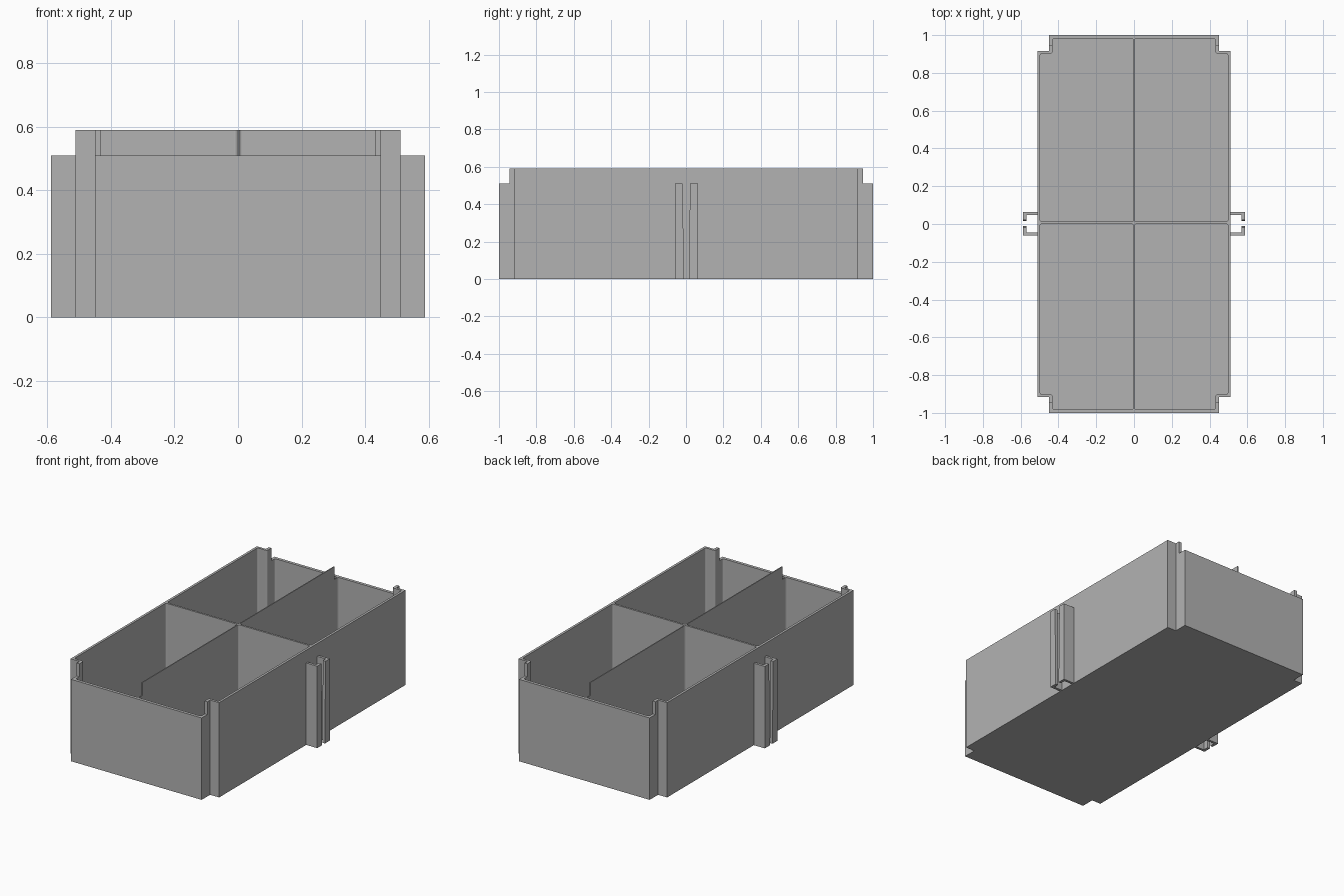
import bpy, bmesh
from mathutils import Vector

cube = bpy.data.objects.get("Cube")
if cube:
    bpy.data.objects.remove(cube, do_unlink=True)

grey = bpy.data.materials.new("mid grey")
grey.use_nodes = True
grey.diffuse_color = (0.45, 0.45, 0.45, 1)
grey.node_tree.nodes["Principled BSDF"].inputs["Base Color"].default_value = grey.diffuse_color


def prism(name, outline, z0, z1, round_radius=0):
    """Extrude an xy outline from z0 to z1, optionally rounding upright edges."""
    bm = bmesh.new()
    face = bm.faces.new([bm.verts.new((x, y, z0)) for x, y in outline])
    ext = bmesh.ops.extrude_face_region(bm, geom=[face])
    for v in ext["geom"]:
        if isinstance(v, bmesh.types.BMVert):
            v.co.z = z1
    if round_radius:
        upright = [e for e in bm.edges if abs(e.verts[0].co.z - e.verts[1].co.z) > 0.01]
        bmesh.ops.bevel(bm, geom=upright, offset=round_radius, segments=4,
                        profile=0.5, affect='EDGES')
    bmesh.ops.recalc_face_normals(bm, faces=bm.faces)
    mesh = bpy.data.meshes.new(name)
    bm.to_mesh(mesh)
    bm.free()
    mesh.materials.append(grey)
    obj = bpy.data.objects.new(name, mesh)
    bpy.context.collection.objects.link(obj)
    return obj


def cut(target, cutter):
    """Subtract the cutter for good, then remove it."""
    cutter.hide_render = True
    mod = target.modifiers.new("cut", 'BOOLEAN')
    mod.operation, mod.solver, mod.object = 'DIFFERENCE', 'EXACT', cutter
    bpy.context.view_layer.objects.active = target
    bpy.ops.object.modifier_apply(modifier=mod.name)
    bpy.data.objects.remove(cutter, do_unlink=True)


HEIGHT, LOW = 0.59, 0.51          # side walls and lowered end walls
HX, HY = 0.512, 1.0               # outer half sizes
NX, NY = 0.45, 0.917              # corner notches

# Bin body with notched corners
quarter = [(HX, NY), (NX, NY), (NX, HY)]
outline = (quarter + [(-x, y) for x, y in reversed(quarter)]
           + [(-x, -y) for x, y in quarter] + [(x, -y) for x, y in reversed(quarter)])
body = prism("bin_body", outline, 0, HEIGHT)

# Four compartments, leaving the thin cross dividers standing
for sx in (-1, 1):
    for sy, y0 in ((-1, 0), (1, 0.012)):
        shape = [(0.003, y0), (0.497, y0), (0.497, sy * 0.902), (0.432, sy * 0.902),
                 (0.432, sy * 0.981), (0.003, sy * 0.981)]
        cut(body, prism("compartment_cutter", [(sx * x, y) for x, y in shape],
                        0.015, HEIGHT + 0.1, 0.01))

# Lowered end walls
for sy in (-1, 1):
    cut(body, prism("end_cutter", [(-0.7, sy * 0.945), (0.7, sy * 0.945),
                                   (0.7, sy * 1.1), (-0.7, sy * 1.1)], LOW, HEIGHT + 0.1))

# Hooked rails on both sides, their gap narrowing towards the bottom
for side, sx in (("left", 1), ("right", -1)):
    for end, sy, shift in (("front", -1, -0.004), ("back", 1, 0)):
        shape = [(0.505, 0.064), (0.588, 0.064), (0.588, 0.022), (0.570, 0.022),
                 (0.570, 0.048), (0.505, 0.048)]
        rail = prism(f"{side}_{end}_rail",
                     [(sx * x, sy * (y + shift)) for x, y in shape], 0, LOW)
        for v in rail.data.vertices:
            if v.co.z < 0.01 and abs(v.co.y) < 0.03:
                v.co.y -= sy * 0.007
